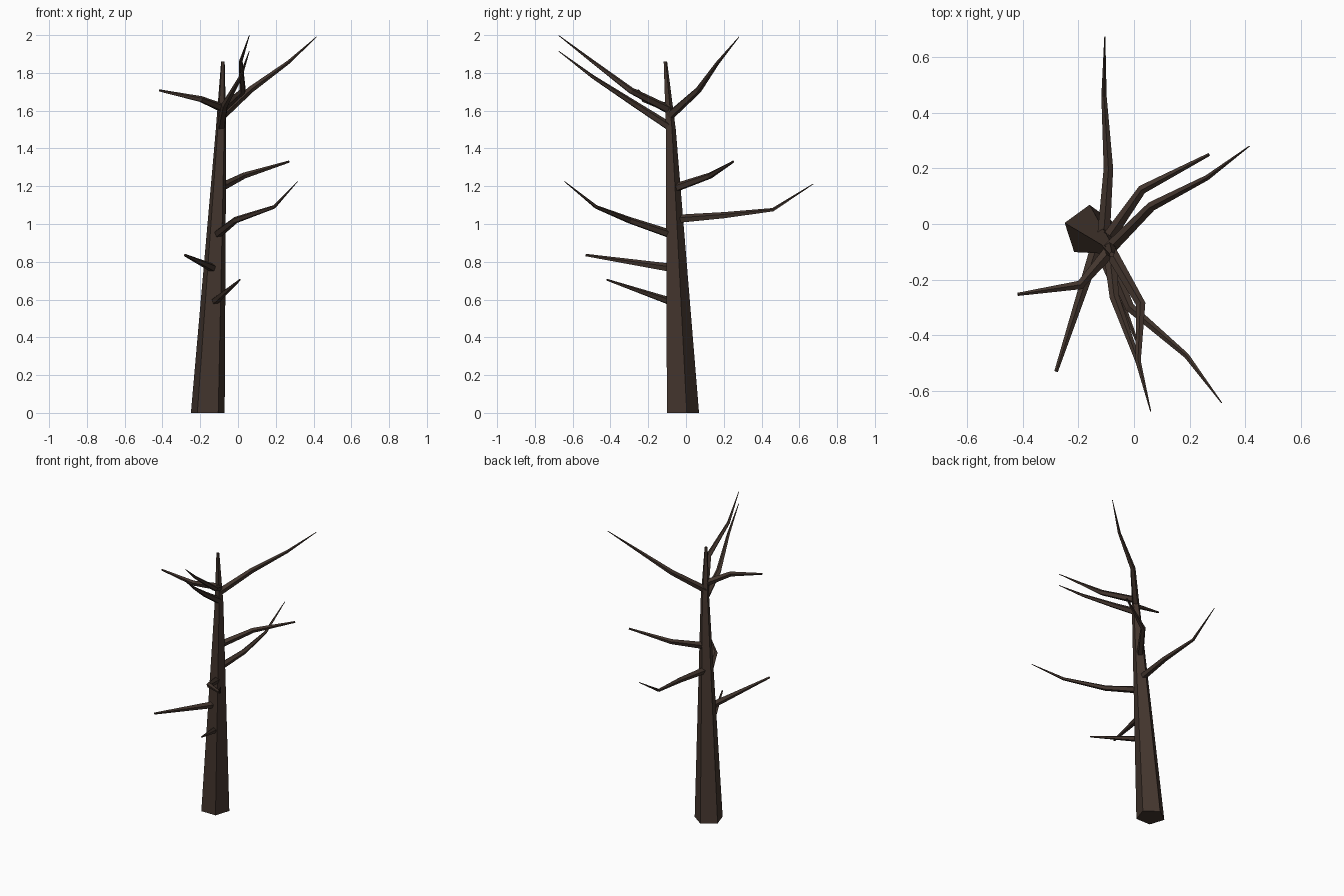
import bpy, bmesh, math
from mathutils import Vector

if "Cube" in bpy.data.objects:
    bpy.data.objects.remove(bpy.data.objects["Cube"])

bark = bpy.data.materials.new("dark bark")
bark.diffuse_color = (0.056, 0.036, 0.027, 1)
bark.use_nodes = True
bark.node_tree.nodes["Principled BSDF"].inputs["Base Color"].default_value = bark.diffuse_color


def limb(name, path, radii, sides=5, level=False):
    """Tapered low-poly tube along a path of points, closed at both ends."""
    pts = [Vector(p) for p in path]
    bm = bmesh.new()
    rings = []
    for i, p in enumerate(pts):
        a, b = pts[max(i - 1, 0)], pts[min(i + 1, len(pts) - 1)]
        if level:                       # horizontal rings
            u, v = Vector((1, 0, 0)), Vector((0, 1, 0))
        else:                           # rings square to the path
            d = (b - a).normalized()
            u = d.cross(Vector((0, 0, 1))).normalized()
            v = u.cross(d)
        ring = []
        for k in range(sides):
            t = math.pi / 2 + math.tau * k / sides
            ring.append(bm.verts.new(p + radii[i] * (u * math.cos(t) + v * math.sin(t))))
        rings.append(ring)
    for r0, r1 in zip(rings, rings[1:]):
        for k in range(sides):
            j = (k + 1) % sides
            bm.faces.new((r0[k], r0[j], r1[j], r1[k]))
    bm.faces.new(rings[0][::-1])
    bm.faces.new(rings[-1])
    bmesh.ops.recalc_face_normals(bm, faces=bm.faces)
    mesh = bpy.data.meshes.new(name)
    bm.to_mesh(mesh)
    bm.free()
    mesh.materials.append(bark)
    obj = bpy.data.objects.new(name, mesh)
    bpy.context.collection.objects.link(obj)


# Leaning five-sided trunk
limb("trunk",
     [(-0.16, -0.025, 0.0), (-0.09, -0.083, 1.5), (-0.08, -0.11, 1.86)],
     [0.094, 0.029, 0.01], level=True)

# Long branches: three segments, thinning to a point
LONG = [0.024, 0.018, 0.010, 0.002]
limb("top_right_branch",
     [(-0.09, -0.09, 1.57), (0.065, 0.065, 1.71), (0.265, 0.168, 1.855), (0.415, 0.28, 1.99)], LONG)
limb("top_front_branch_upper",
     [(-0.09, -0.09, 1.605), (0.025, -0.29, 1.705), (0.015, -0.495, 1.86), (0.06, -0.674, 1.998)], LONG)
limb("top_front_branch_lower",
     [(-0.09, -0.08, 1.51), (-0.07, -0.265, 1.63), (0.015, -0.495, 1.78), (0.06, -0.674, 1.915)], LONG)
limb("middle_front_branch",
     [(-0.11, -0.08, 0.945), (-0.015, -0.30, 1.02), (0.19, -0.475, 1.09), (0.315, -0.643, 1.225)], LONG)
limb("middle_back_branch",
     [(-0.11, -0.05, 1.025), (-0.092, 0.20, 1.045), (-0.108, 0.46, 1.075), (-0.105, 0.674, 1.212)], LONG)

# Medium branches: two segments
MEDIUM = [0.024, 0.017, 0.006]
limb("top_left_branch",
     [(-0.085, -0.095, 1.615), (-0.195, -0.22, 1.66), (-0.418, -0.253, 1.707)], MEDIUM)
limb("upper_right_branch",
     [(-0.10, -0.06, 1.19), (0.03, 0.125, 1.255), (0.27, 0.25, 1.33)], MEDIUM)

# Short straight stubs low on the trunk
limb("low_left_stub", [(-0.13, -0.07, 0.765), (-0.28, -0.53, 0.835)], [0.024, 0.007])
limb("low_right_stub", [(-0.13, -0.07, 0.585), (0.01, -0.42, 0.705)], [0.022, 0.005])
